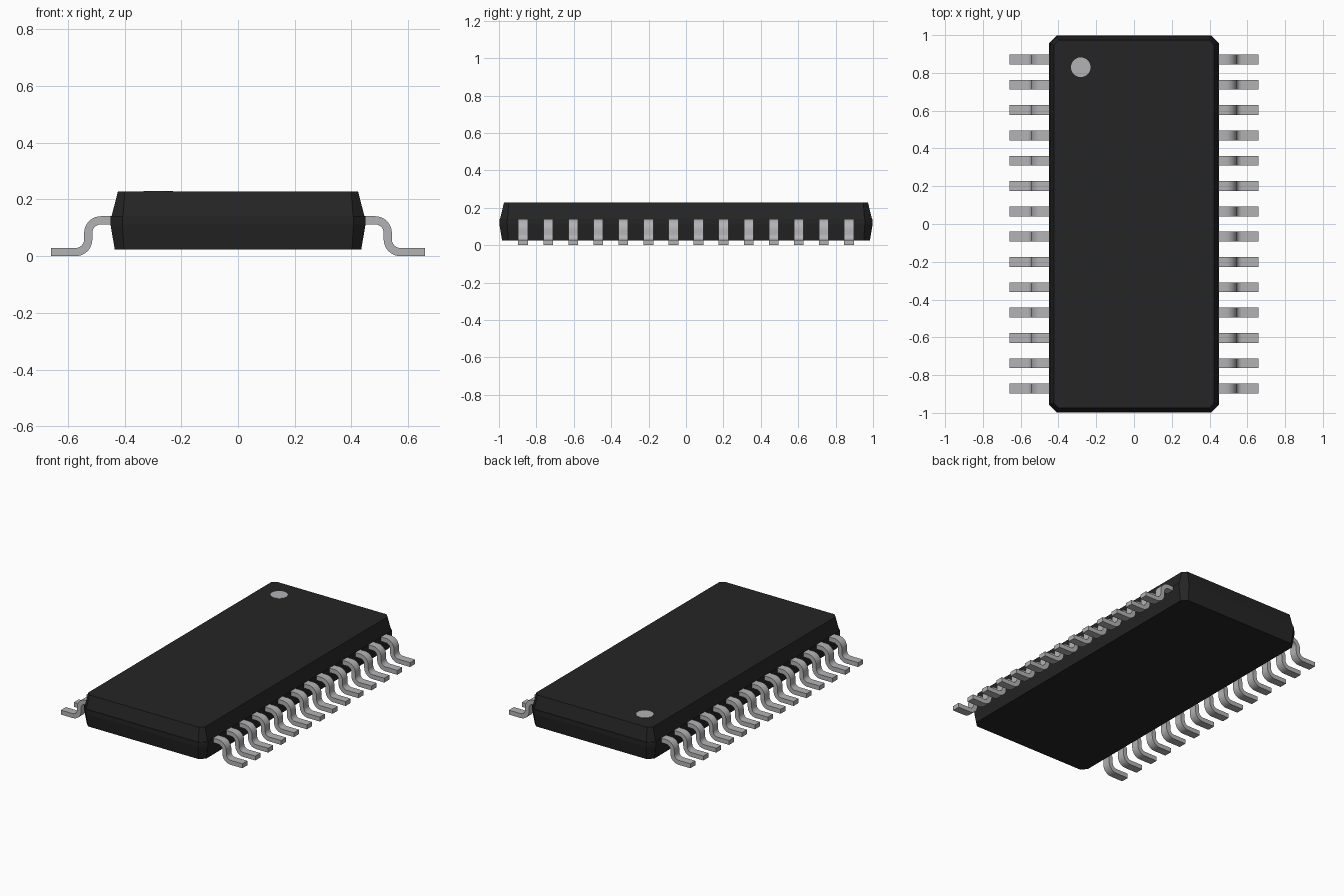
import bpy, bmesh, math

if "Cube" in bpy.data.objects:
    bpy.data.objects.remove(bpy.data.objects["Cube"])


def material(name, grey):
    m = bpy.data.materials.new(name)
    m.diffuse_color = (*grey, 1)
    m.use_nodes = True
    m.node_tree.nodes["Principled BSDF"].inputs["Base Color"].default_value = m.diffuse_color
    return m


BLACK = material("black plastic", (0.018, 0.018, 0.018))
METAL = material("grey metal", (0.45, 0.45, 0.465))


def finish(bm, name, mat):
    bmesh.ops.recalc_face_normals(bm, faces=bm.faces[:])
    me = bpy.data.meshes.new(name)
    bm.to_mesh(me)
    bm.free()
    me.materials.append(mat)
    ob = bpy.data.objects.new(name, me)
    bpy.context.collection.objects.link(ob)
    return ob


# Package body: chamfered rectangles stacked by height
def ring(bm, hx, hy, c, z):
    pts = [(hx, hy - c), (hx - c, hy), (c - hx, hy), (-hx, hy - c),
           (-hx, c - hy), (c - hx, -hy), (hx - c, -hy), (hx, c - hy)]
    return [bm.verts.new((x, y, z)) for x, y in pts]


bm = bmesh.new()
levels = [(0.435, 0.983, 0.033, 0.024), (0.45, 0.998, 0.042, 0.112), (0.45, 0.998, 0.042, 0.141),
          (0.446, 0.994, 0.04, 0.141), (0.424, 0.973, 0.025, 0.228)]
rings = [ring(bm, *lv) for lv in levels]
for a, b in zip(rings, rings[1:]):
    for i in range(8):
        j = (i + 1) % 8
        bm.faces.new((a[i], a[j], b[j], b[i]))
bm.faces.new(rings[0][::-1])
bm.faces.new(rings[-1])
finish(bm, "package_body", BLACK)

# Pin one marker: thin disc on the top face
bm = bmesh.new()
bmesh.ops.create_cone(bm, cap_ends=True, segments=40, radius1=0.052, radius2=0.052, depth=0.004)
bmesh.ops.translate(bm, verts=bm.verts[:], vec=(-0.282, 0.83, 0.2275))
finish(bm, "pin_one_marker", METAL)


# Gull wing lead profile in x-z
def arc(cx, cz, r, a0, a1, n=8):
    angles = [math.radians(a0 + (a1 - a0) * i / n) for i in range(n + 1)]
    return [(cx + r * math.cos(a), cz + r * math.sin(a)) for a in angles]


T, R, TOP = 0.029, 0.03, 0.141
X_OUT = 0.543
c1 = (X_OUT - T - R, TOP - T - R)      # shoulder bend centre
c2 = (X_OUT + R, T + R)                # foot bend centre
upper = ([(0.42, TOP)] + arc(*c1, R + T, 90, 0) + arc(*c2, R, 180, 270) + [(0.66, T)])
lower = ([(0.42, TOP - T)] + arc(*c1, R, 90, 0) + arc(*c2, R + T, 180, 270) + [(0.66, 0)])

PITCH, WIDTH, COUNT = 0.134, 0.052, 14
for side, sx in (("right", 1), ("left", -1)):
    for k in range(COUNT):
        y = (k - (COUNT - 1) / 2) * PITCH
        bm = bmesh.new()
        # four corners at each step along the lead, skinned into a bar
        sections = [[bm.verts.new((sx * p[0], y + dy, p[1]))
                     for p, dy in ((u, -WIDTH / 2), (u, WIDTH / 2), (l, WIDTH / 2), (l, -WIDTH / 2))]
                    for u, l in zip(upper, lower)]
        for a, b in zip(sections, sections[1:]):
            for i in range(4):
                j = (i + 1) % 4
                bm.faces.new((a[i], a[j], b[j], b[i]))
        bm.faces.new(sections[0])
        bm.faces.new(sections[-1])
        lead = finish(bm, f"{side}_lead_{k + 1}", METAL)
        bpy.ops.object.select_all(action='DESELECT')
        lead.select_set(True)
        bpy.context.view_layer.objects.active = lead
        bpy.ops.object.shade_smooth_by_angle(angle=math.radians(30))
